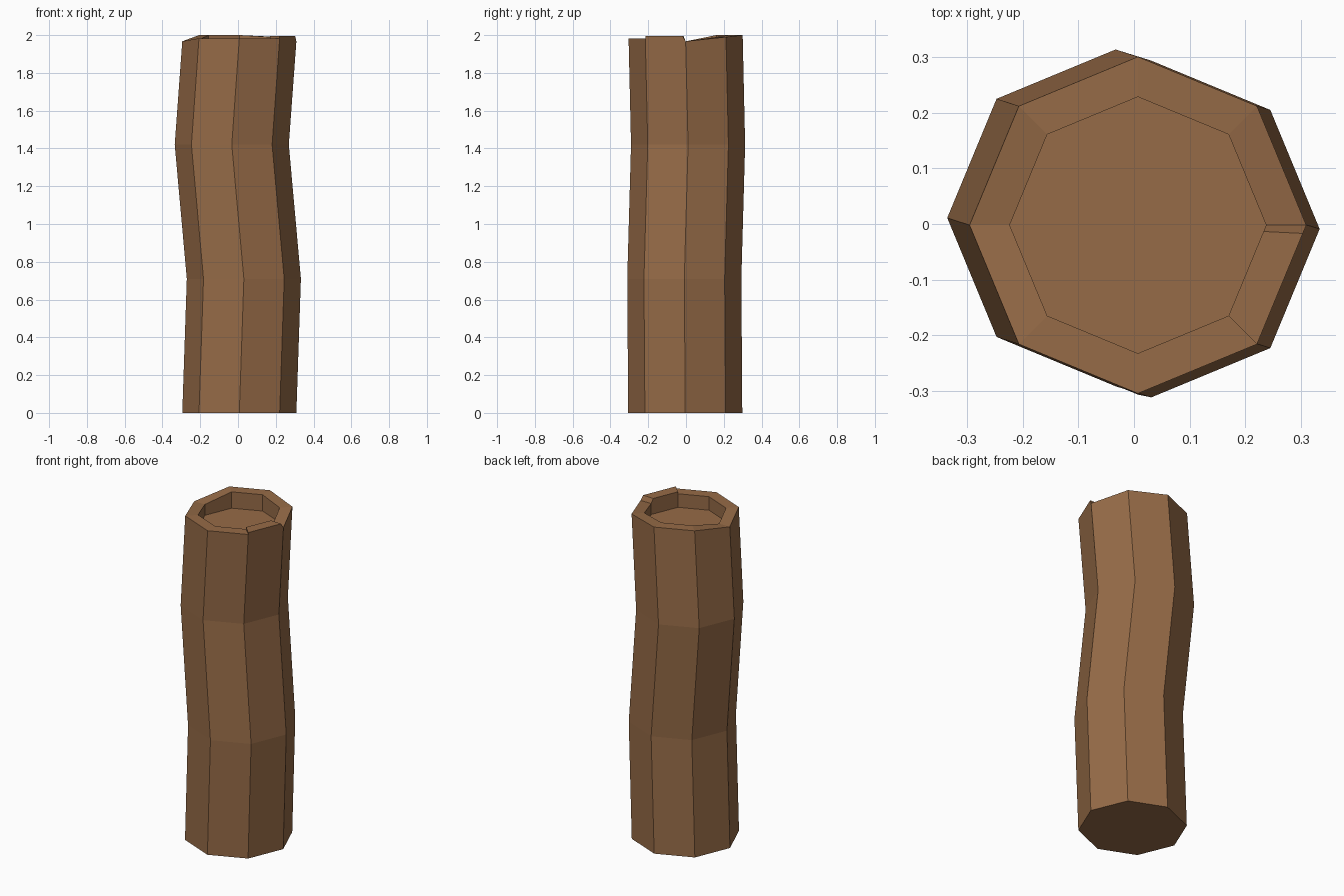
import bpy, bmesh, math
from mathutils import Vector

if "Cube" in bpy.data.objects:
    bpy.data.objects.remove(bpy.data.objects["Cube"])

SIDES = 8
OUTER, INNER = 0.302, 0.23
FLOOR_Z = 1.9

# Bark rings: centre x, centre y, height
RINGS = [(0.007, -0.004, 0.0), (0.031, -0.009, 0.71), (-0.033, 0.011, 1.42)]
TOP = Vector((0.007, -0.002, 0))
# Uneven rim: (corner position around the octagon, height); 7 is a raised splinter
RIM = [(0, 1.967), (1, 1.99), (2, 2.0), (3, 2.0), (4, 1.967), (5, 1.983),
       (6, 1.983), (7, 1.983), (7, 1.995), (7.93, 1.995)]


def corner(centre, radius, pos, z):
    """Point on the octagon outline; fractions lie along a straight side."""
    def at(i):
        a = 2 * math.pi * i / SIDES
        return Vector((math.cos(a), math.sin(a), 0)) * radius
    i = math.floor(pos)
    p = at(i).lerp(at(i + 1), pos - i)
    return Vector((centre[0] + p.x, centre[1] + p.y, z))


bm = bmesh.new()
rings = [[bm.verts.new(corner(c, OUTER, i, c[2])) for i in range(SIDES)] for c in RINGS]
outer = [bm.verts.new(corner(TOP, OUTER, p, z)) for p, z in RIM]
inner = [bm.verts.new(corner(TOP, INNER, p, z)) for p, z in RIM]
floor = [bm.verts.new(corner(TOP, INNER, i, FLOOR_Z)) for i in range(SIDES)]

# Base and recessed cut face
bm.faces.new(rings[0][::-1])
bm.faces.new(floor)

for i in range(SIDES):
    j = (i + 1) % SIDES
    # Lower bark
    for lo, hi in zip(rings, rings[1:]):
        bm.faces.new((lo[i], lo[j], hi[j], hi[i]))
    # Upper bark and recess wall, the last side following the splinter outline
    top = [7, 8, 9, 0] if i == 7 else [i, j]
    bm.faces.new([rings[-1][i], rings[-1][j]] + [outer[k] for k in reversed(top)])
    bm.faces.new([floor[j], floor[i]] + [inner[k] for k in top])

# Rim faces
for k in range(len(RIM)):
    n = (k + 1) % len(RIM)
    bm.faces.new((outer[k], outer[n], inner[n], inner[k]))

bmesh.ops.recalc_face_normals(bm, faces=bm.faces)
mesh = bpy.data.meshes.new("hollow_log")
bm.to_mesh(mesh)
bm.free()

brown = bpy.data.materials.new("bark_brown")
brown.diffuse_color = (0.305, 0.147, 0.063, 1)
brown.use_nodes = True
brown.node_tree.nodes["Principled BSDF"].inputs["Base Color"].default_value = brown.diffuse_color
mesh.materials.append(brown)
log = bpy.data.objects.new("hollow_log", mesh)
bpy.context.collection.objects.link(log)
